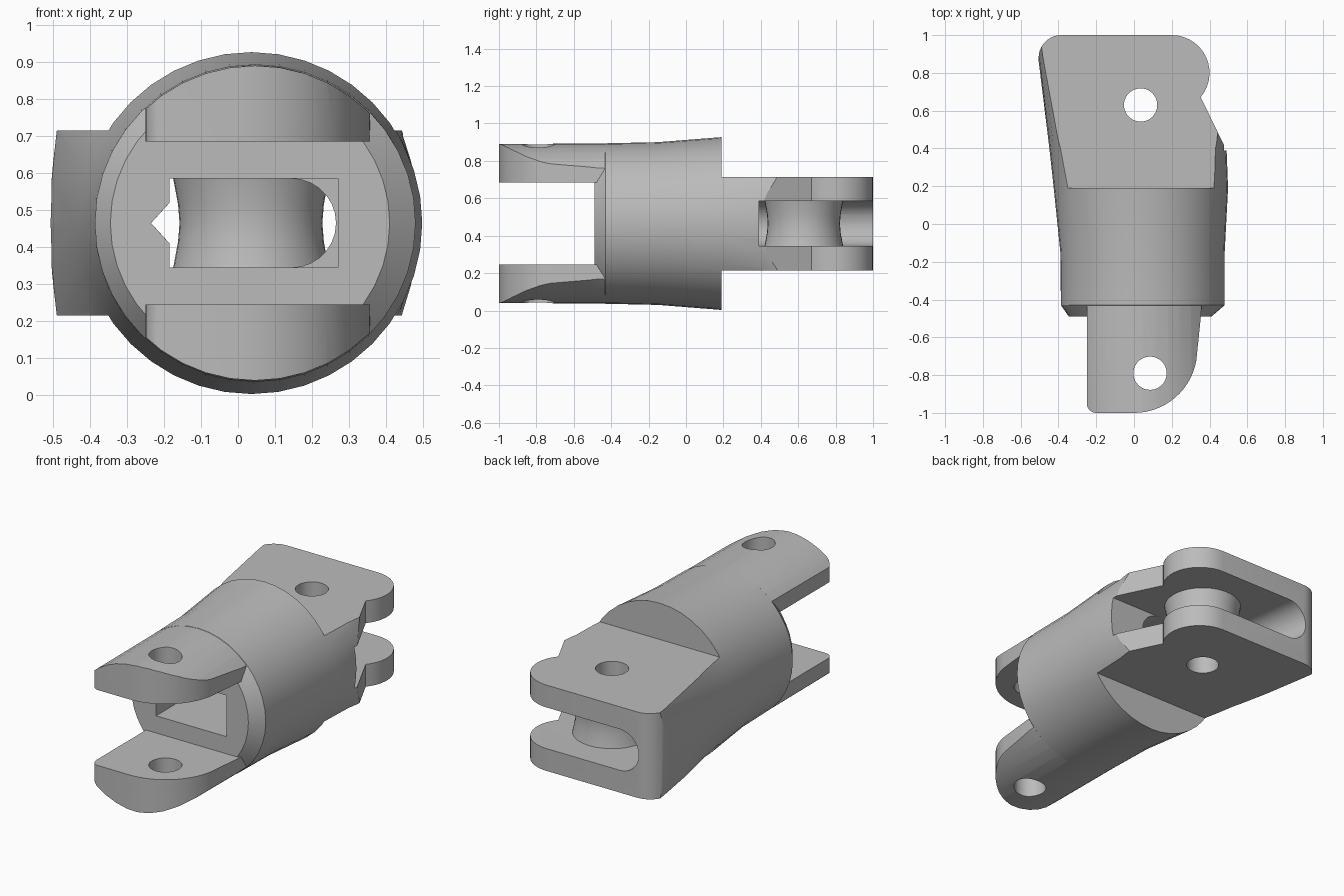
import bpy, bmesh
from math import cos, sin, pi, radians

if "Cube" in bpy.data.objects:
    bpy.data.objects.remove(bpy.data.objects["Cube"])

MID = 0.465          # height of the long axis
SIDES = 40

grey = bpy.data.materials.new("matte_grey")
grey.use_nodes = True
grey.diffuse_color = (0.5, 0.5, 0.5, 1)
grey.node_tree.nodes["Principled BSDF"].inputs["Base Color"].default_value = (0.5, 0.5, 0.5, 1)


def loft(name, rings):
    """Closed solid through a list of equal-length rings of 3D points."""
    bm = bmesh.new()
    loops = [[bm.verts.new(p) for p in ring] for ring in rings]
    n = len(loops[0])
    for a, b in zip(loops, loops[1:]):
        for i in range(n):
            j = (i + 1) % n
            bm.faces.new((a[i], a[j], b[j], b[i]))
    bm.faces.new(loops[0])
    bm.faces.new(loops[-1])
    bmesh.ops.recalc_face_normals(bm, faces=bm.faces)
    mesh = bpy.data.meshes.new(name)
    bm.to_mesh(mesh)
    bm.free()
    mesh.materials.append(grey)
    ob = bpy.data.objects.new(name, mesh)
    bpy.context.collection.objects.link(ob)
    return ob


def oval(y, left, right, half_height):
    cx, a = (left + right) / 2, (right - left) / 2
    angles = [2 * pi * i / SIDES for i in range(SIDES)]
    return [(cx + a * cos(t), y, MID + half_height * sin(t)) for t in angles]


def plan_prism(name, outline, z0, z1):
    return loft(name, [[(x, y, z) for x, y in outline] for z in (z0, z1)])


def along_y(name, outline, y0, y1):
    return loft(name, [[(x, y, z) for x, z in outline] for y in (y0, y1)])


def box(name, x0, x1, y0, y1, z0, z1):
    return plan_prism(name, [(x0, y0), (x1, y0), (x1, y1), (x0, y1)], z0, z1)


def arc(cx, cy, r, start, end, steps=10):
    angles = [radians(start + (end - start) * i / steps) for i in range(steps + 1)]
    return [(cx + r * cos(t), cy + r * sin(t)) for t in angles]


def lathe(name, cx, cy, profile):
    return loft(name, [[(x, y, z) for x, y in arc(cx, cy, r, 0, 351, 39)]
                       for r, z in profile])


def combine(target, other, operation):
    mod = target.modifiers.new("cut", "BOOLEAN")
    mod.operation = operation
    mod.solver = "EXACT"
    mod.object = other
    bpy.context.view_layer.objects.active = target
    bpy.ops.object.modifier_apply(modifier=mod.name)
    bpy.data.objects.remove(other)


# Main barrel: chamfered front rim, flaring to a tall flat-sided back
body = loft("finger_segment", [
    oval(-0.49, -0.345, 0.41, 0.375),
    oval(-0.43, -0.387, 0.48, 0.429),
    oval(-0.15, -0.39, 0.48, 0.435),
    oval(0.19, -0.425, 0.498, 0.462),
    oval(0.4, -0.448, 0.49, 0.52),
    oval(0.88, -0.507, 0.5, 0.8),
    oval(1.05, -0.528, 0.5, 0.85)])

# Flats above and below the back lugs
for z0, z1 in ((0.715, 1.6), (-0.6, 0.215)):
    combine(body, box("flat_cutter", -1, 1, 0.19, 1.2, z0, z1), "DIFFERENCE")

# Plan outline of the back lugs: rounded wall corner and round lobe
outline = [(-0.7, -0.7), (0.7, -0.7), (0.7, 0.4), (0.485, 0.4)]
outline += arc(0.2, 0.8, 0.2, -40, 90, 14)
outline += arc(-0.385, 0.88, 0.12, 90, 180) + [(-0.7, 0.5)]
combine(body, plan_prism("plan_cutter", outline, -1, 2), "INTERSECT")


# Slot between the back lugs, with a rounded inner end along the side wall
def slot_ring(y, left):
    bend = arc(left + 0.12, MID, 0.12, 90, 270, 14)
    return [(x, y, z) for x, z in bend + [(0.8, MID - 0.12), (0.8, MID + 0.12)]]


combine(body, loft("slot_cutter", [slot_ring(0.39, -0.305), slot_ring(1.1, -0.41)]), "DIFFERENCE")

# Channel from the front face into the slot, round on one side further in
combine(body, box("window_cutter", -0.185, 0.27, -0.6, 0.0, MID - 0.12, MID + 0.12), "DIFFERENCE")
tunnel = [(-0.185, MID + 0.12), (-0.185, MID + 0.055), (-0.235, MID),
          (-0.185, MID - 0.055), (-0.185, MID - 0.12)]
tunnel += arc(0.145, MID, 0.12, -90, 90, 14)
combine(body, along_y("tunnel_cutter", tunnel, -0.05, 0.5), "DIFFERENCE")
notch = [(-0.15, MID + 0.094), (-0.235, MID), (-0.15, MID - 0.094)]
combine(body, along_y("notch_cutter", notch, -0.6, 0.1), "DIFFERENCE")

# Waisted spool joining the two lugs
spool = lathe("spool", 0.035, 0.63, [
    (0.215, MID - 0.14), (0.208, MID - 0.11), (0.197, MID - 0.05), (0.193, MID),
    (0.197, MID + 0.05), (0.208, MID + 0.11), (0.215, MID + 0.14)])
combine(body, spool, "UNION")

# Front fork: two prongs cut from one barrel
prongs = loft("prongs", [oval(-1.1, -0.384, 0.476, 0.425), oval(-0.35, -0.387, 0.478, 0.428)])
outline = [(-0.25, -0.38)] + arc(-0.2, -0.95, 0.05, 180, 270, 6)
outline += arc(0.0, -0.665, 0.335, -90, -10, 14) + [(0.355, -0.48), (0.36, -0.38)]
combine(prongs, plan_prism("prong_cutter", outline, -1, 2), "INTERSECT")
combine(prongs, box("gap_cutter", -1, 1, -1.2, -0.3, 0.245, 0.685), "DIFFERENCE")
combine(body, prongs, "UNION")

# Pin holes
for x, y in ((0.035, 0.63), (0.085, -0.79)):
    combine(body, lathe("pin_cutter", x, y, [(0.088, -0.5), (0.088, 1.5)]), "DIFFERENCE")

bpy.ops.object.select_all(action="DESELECT")
body.select_set(True)
bpy.context.view_layer.objects.active = body
bpy.ops.object.shade_smooth_by_angle(angle=radians(30))
